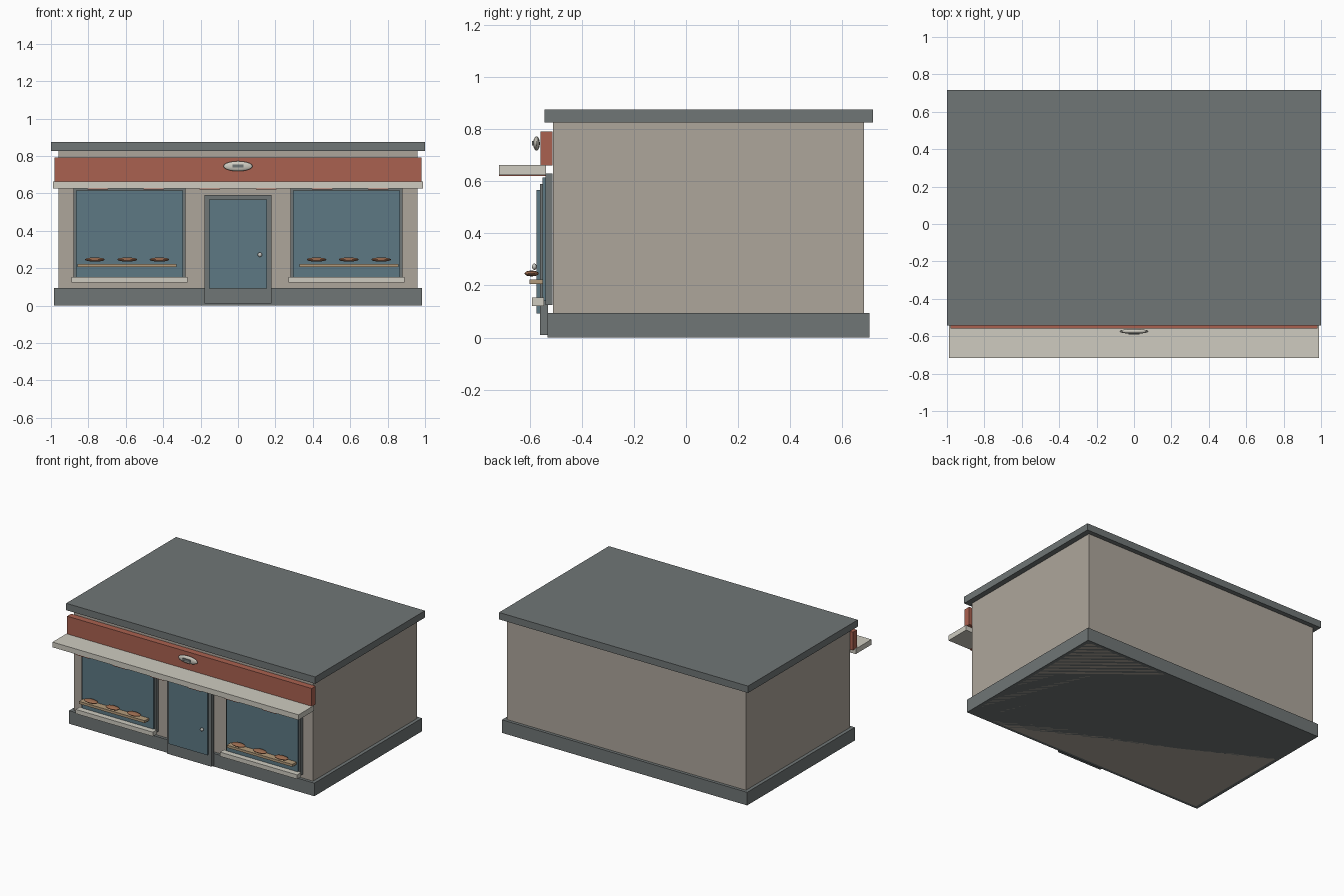
import bpy

if "Cube" in bpy.data.objects:
    bpy.data.objects.remove(bpy.data.objects["Cube"])

def mat(name, r, g, b):
    m = bpy.data.materials.new(name)
    m.diffuse_color = (r, g, b, 1)
    m.use_nodes = True
    m.node_tree.nodes["Principled BSDF"].inputs["Base Color"].default_value = m.diffuse_color
    return m

STONE = mat("stone", 0.42, 0.38, 0.33)
SLATE = mat("slate", 0.16, 0.18, 0.18)
RED = mat("red", 0.40, 0.12, 0.08)
CREAM = mat("cream", 0.62, 0.60, 0.53)
GLASS = mat("glass", 0.11, 0.19, 0.23)
WOOD = mat("wood", 0.45, 0.33, 0.20)
BREAD = mat("bread", 0.33, 0.15, 0.08)
METAL = mat("metal", 0.55, 0.55, 0.52)

def box(name, x, y, z, m):
    """Box from (min, max) ranges on each axis."""
    bpy.ops.mesh.primitive_cube_add(size=1, location=[sum(r) / 2 for r in (x, y, z)])
    o = bpy.context.object
    o.name = name
    o.scale = [r[1] - r[0] for r in (x, y, z)]
    o.data.materials.append(m)
    return o

def ellipsoid(name, loc, radii, m):
    bpy.ops.mesh.primitive_uv_sphere_add(segments=20, ring_count=10, radius=1, location=loc)
    o = bpy.context.object
    o.name = name
    o.scale = radii
    o.data.materials.append(m)
    bpy.ops.object.shade_smooth_by_angle()
    return o

# Building shell
box("walls", (-0.96, 0.96), (-0.51, 0.683), (0, 0.83), STONE)
box("plinth", (-0.985, 0.985), (-0.531, 0.705), (0, 0.095), SLATE)
box("roof_slab", (-1, 1), (-0.543, 0.717), (0.825, 0.875), SLATE)

# Sign band with plain oval plaque
box("sign_band", (-0.982, 0.982), (-0.558, -0.512), (0.66, 0.792), RED)
ellipsoid("sign_plaque", (0, -0.574, 0.745), (0.078, 0.013, 0.027), CREAM)
box("plaque_inset", (-0.03, 0.03), (-0.592, -0.578), (0.738, 0.754), SLATE)

# Canopy with red stripes below
box("canopy", (-0.988, 0.988), (-0.717, -0.537), (0.625, 0.663), CREAM)
for i in range(6):
    cx = -0.75 + 0.3 * i
    box("canopy_stripe", (cx - 0.055, cx + 0.055), (-0.717, -0.537), (0.621, 0.626), RED)

# Door
box("door_frame", (-0.18, 0.18), (-0.56, -0.53), (0.01, 0.59), SLATE)
box("door_glass", (-0.155, 0.155), (-0.574, -0.559), (0.092, 0.567), GLASS)
ellipsoid("door_knob", (0.117, -0.582, 0.272), (0.012, 0.009, 0.012), METAL)

# Shop windows, mirrored left and right
for s in (-1, 1):
    def span(a, b):
        return tuple(sorted((s * a, s * b)))
    box("window_frame", span(0.28, 0.88), (-0.54, -0.512), (0.125, 0.63), SLATE)
    box("window_glass", span(0.293, 0.867), (-0.551, -0.538), (0.14, 0.615), GLASS)
    box("window_sill", span(0.27, 0.89), (-0.592, -0.546), (0.122, 0.153), CREAM)
    box("display_shelf", span(0.33, 0.857), (-0.6, -0.55), (0.205, 0.223), WOOD)
    for bx in (0.42, 0.592, 0.765):
        ellipsoid("bread_loaf", (s * bx, -0.593, 0.246), (0.053, 0.027, 0.011), BREAD)
